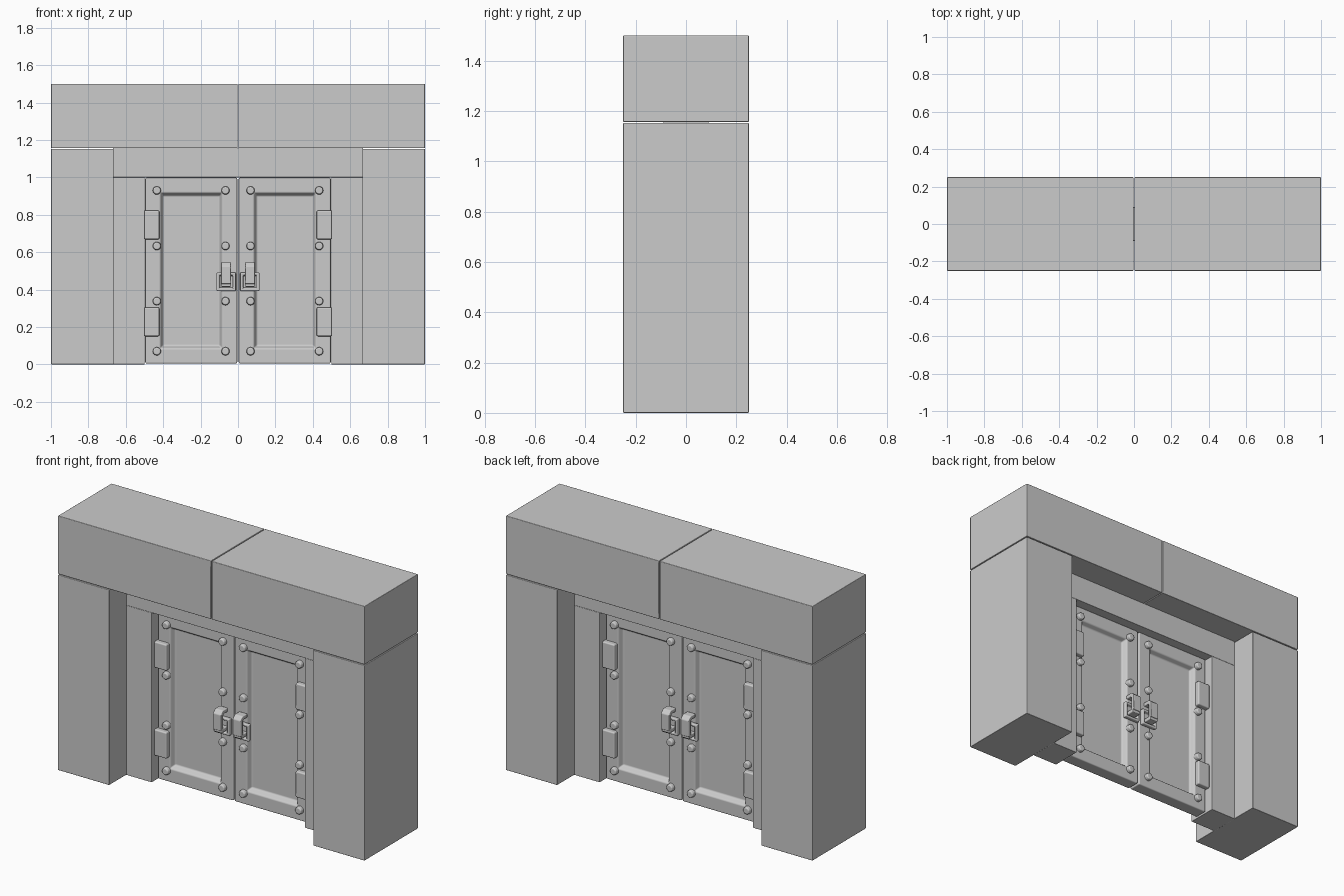
import bpy
import bmesh
from math import pi
from mathutils import Matrix, Vector

if "Cube" in bpy.data.objects:
    bpy.data.objects.remove(bpy.data.objects["Cube"])

GREY = (0.6, 0.6, 0.6, 1)
stone = bpy.data.materials.new("plain grey")
stone.use_nodes = True
stone.diffuse_color = GREY
stone.node_tree.nodes["Principled BSDF"].inputs["Base Color"].default_value = GREY

DOOR_FRONT = -0.04


def finish(name, bm, bevel, axes, segments=2):
    """Turn a bmesh into a smooth, bevelled and mirrored object."""
    bmesh.ops.recalc_face_normals(bm, faces=bm.faces)
    mesh = bpy.data.meshes.new(name)
    bm.to_mesh(mesh)
    bm.free()
    mesh.materials.append(stone)
    mesh.shade_smooth()
    obj = bpy.data.objects.new(name, mesh)
    bpy.context.collection.objects.link(obj)
    mod = obj.modifiers.new("Bevel", 'BEVEL')
    mod.width = bevel
    mod.segments = segments
    mod.limit_method = 'ANGLE'
    mod.harden_normals = True
    if any(axes):
        mir = obj.modifiers.new("Mirror", 'MIRROR')
        mir.use_axis = axes
        mir.use_mirror_merge = False
    return obj


def box(x, y, z):
    """Box from (min, max) pairs."""
    bm = bmesh.new()
    lo, hi = Vector((x[0], y[0], z[0])), Vector((x[1], y[1], z[1]))
    size = Matrix.Diagonal((*(hi - lo), 1))
    bmesh.ops.create_cube(bm, size=1, matrix=Matrix.Translation((lo + hi) / 2) @ size)
    return bm


def sink_panel(bm, border, slope, depth, both=False):
    """Sink a sloped panel into the front face, or front and back."""
    bm.normal_update()
    faces = [f for f in bm.faces if f.normal.y < -0.9 or (both and f.normal.y > 0.9)]
    bmesh.ops.inset_individual(bm, faces=faces, thickness=border)
    bmesh.ops.inset_individual(bm, faces=faces, thickness=slope, depth=-depth)


SIDES = (True, False, False)
ALL = (True, True, False)

# Outer stone blocks
finish("pillar", box((0.665, 1), (-0.25, 0.25), (0, 1.152)), 0.004, SIDES)
finish("lintel_block", box((0.002, 1), (-0.25, 0.25), (1.156, 1.5)), 0.004, SIDES)

# Inner door frame
finish("frame_post", box((0.5, 0.668), (-0.09, 0.09), (0, 1)), 0.002, SIDES)
finish("frame_beam", box((-0.668, 0.668), (-0.09, 0.09), (1, 1.158)), 0.002, (False,) * 3)

# Door leaves with sunken panels
door = box((0.004, 0.496), (DOOR_FRONT, -DOOR_FRONT), (0.004, 0.998))
sink_panel(door, 0.115, 0.02, 0.03, both=True)
finish("door_leaf", door, 0.008, SIDES)

# Hinge plates
for i, z in enumerate((0.15, 0.668)):
    finish(f"hinge_plate_{i + 1}", box((0.42, 0.503), (-0.068, 0), (z, z + 0.155)), 0.008, ALL)

# Rivets
for i, z in enumerate((0.07, 0.338, 0.633, 0.93)):
    rivets = bmesh.new()
    for x in (0.067, 0.434):
        place = Matrix.Translation((x, DOOR_FRONT - 0.005, z)) @ Matrix.Rotation(pi / 2, 4, 'X')
        turn = Matrix.Rotation(pi / 8, 4, 'Z')
        bmesh.ops.create_cone(rivets, cap_ends=True, segments=8, radius1=0.025,
                              radius2=0.022, depth=0.036, matrix=place @ turn)
    finish(f"rivet_row_{i + 1}", rivets, 0.008, ALL)

# Handle socket: thick plate with a sunken centre
socket = box((0.012, 0.115), (DOOR_FRONT - 0.025, DOOR_FRONT), (0.392, 0.492))
sink_panel(socket, 0.022, 0.003, 0.02)
finish("handle_socket", socket, 0.006, ALL)

# Handle: bent bar reaching out of the door and down over the socket
hook = bmesh.new()
profile = ((0, 0.545), (0.045, 0.545), (0.066, 0.525), (0.066, 0.43),
           (0.042, 0.43), (0.042, 0.515), (0.035, 0.522), (0, 0.522))
face = hook.faces.new([hook.verts.new((0.037, DOOR_FRONT - out, z)) for out, z in profile])
moved = bmesh.ops.extrude_face_region(hook, geom=[face])["geom"]
bmesh.ops.translate(hook, vec=(0.054, 0, 0),
                    verts=[v for v in moved if isinstance(v, bmesh.types.BMVert)])
finish("handle_bar", hook, 0.005, ALL)

# Handle tongue: small block closing the lower end of the bar
finish("handle_tongue", box((0.037, 0.091), (-0.1, DOOR_FRONT), (0.415, 0.438)), 0.005, ALL)
